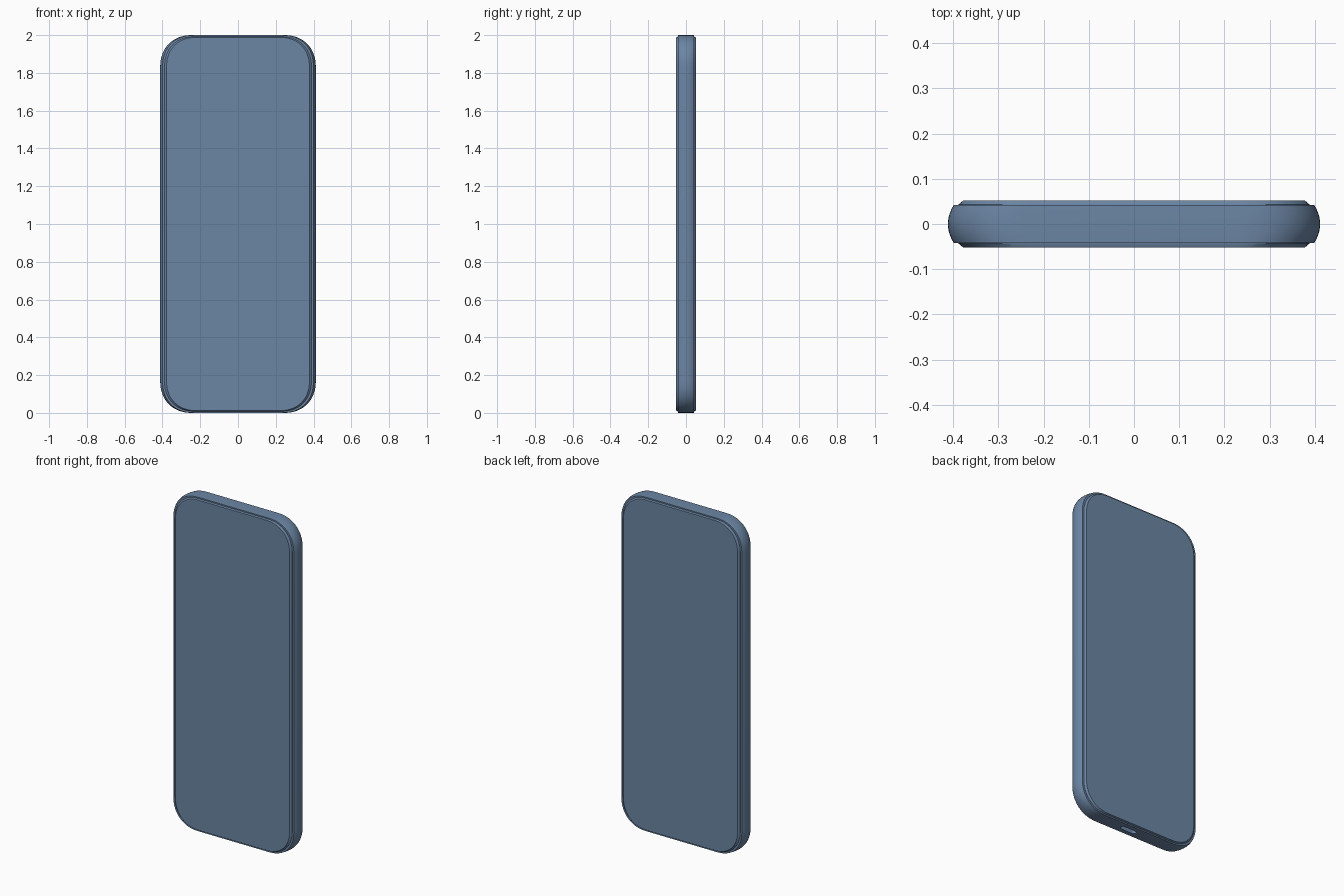
import bpy, bmesh, math

if "Cube" in bpy.data.objects:
    bpy.data.objects.remove(bpy.data.objects["Cube"])

HALF_W, HALF_H, RADIUS = 0.412, 1.0, 0.17

slate = bpy.data.materials.new("slate_blue")
slate.diffuse_color = (0.148, 0.235, 0.37, 1)
slate.use_nodes = True
slate.node_tree.nodes["Principled BSDF"].inputs["Base Color"].default_value = slate.diffuse_color


def outline(hw, hh, r, n=16, power=2.0):
    """Rounded rectangle as a counter-clockwise list of 2D points."""
    pts = []
    for i, (sx, sz) in enumerate([(1, 1), (-1, 1), (-1, -1), (1, -1)]):
        for k in range(n + 1):
            a = math.pi / 2 * (i + k / n)
            c = abs(math.cos(a)) ** (2 / power)
            s = abs(math.sin(a)) ** (2 / power)
            pts.append((sx * (hw - r + r * c), sz * (hh - r + r * s)))
    return pts


def finish(name, bm):
    bmesh.ops.remove_doubles(bm, verts=bm.verts, dist=1e-5)
    bmesh.ops.recalc_face_normals(bm, faces=bm.faces)
    me = bpy.data.meshes.new(name)
    bm.to_mesh(me)
    bm.free()
    me.materials.append(slate)
    ob = bpy.data.objects.new(name, me)
    bpy.context.collection.objects.link(ob)
    return ob


def smooth(ob):
    bpy.ops.object.select_all(action='DESELECT')
    ob.select_set(True)
    bpy.context.view_layer.objects.active = ob
    bpy.ops.object.shade_smooth_by_angle(angle=math.radians(30))


def shell(name, profile, z_factor):
    """Loft the phone outline through (inset, y) steps and cap both ends."""
    bm = bmesh.new()
    rings = []
    for inset, y in profile:
        pts = outline(HALF_W - inset, HALF_H - z_factor * inset, RADIUS - 0.4 * inset, power=2.2)
        rings.append([bm.verts.new((x, y, z + 1.0)) for x, z in pts])
    n = len(rings[0])
    for a, b in zip(rings, rings[1:]):
        for i in range(n):
            j = (i + 1) % n
            bm.faces.new((a[i], a[j], b[j], b[i]))
    bm.faces.new(rings[0])
    bm.faces.new(rings[-1])
    return finish(name, bm)


# Frame with gently bulging sides and flat ends
steps = 10
frame_profile = []
for k in range(steps + 1):
    t = -1 + 2 * k / steps
    frame_profile.append((0.013 * t * t, 0.042 * t))
frame = shell("frame", frame_profile, 0.05)

# Charging port cut into the bottom edge
bm = bmesh.new()
slot = outline(0.052, 0.014, 0.0135, 8)
low = [bm.verts.new((x, y, -0.05)) for x, y in slot]
high = [bm.verts.new((x, y, 0.06)) for x, y in slot]
for i in range(len(slot)):
    j = (i + 1) % len(slot)
    bm.faces.new((low[i], low[j], high[j], high[i]))
bm.faces.new(low)
bm.faces.new(high)
cutter = finish("port_cutter", bm)
cutter.location.x = 0.04
cutter.hide_render = True
cut = frame.modifiers.new("port", 'BOOLEAN')
cut.operation = 'DIFFERENCE'
cut.solver = 'EXACT'
cut.object = cutter
bpy.context.view_layer.objects.active = frame
bpy.ops.object.modifier_apply(modifier=cut.name)
bpy.data.objects.remove(cutter)
smooth(frame)

# Front and back glass with chamfered rims
for name, s in (("front_glass", -1), ("back_glass", 1)):
    rim = [(0.023, 0.040), (0.023, 0.043), (0.034, 0.052)]
    smooth(shell(name, [(i, s * y) for i, y in rim], 0.35))
